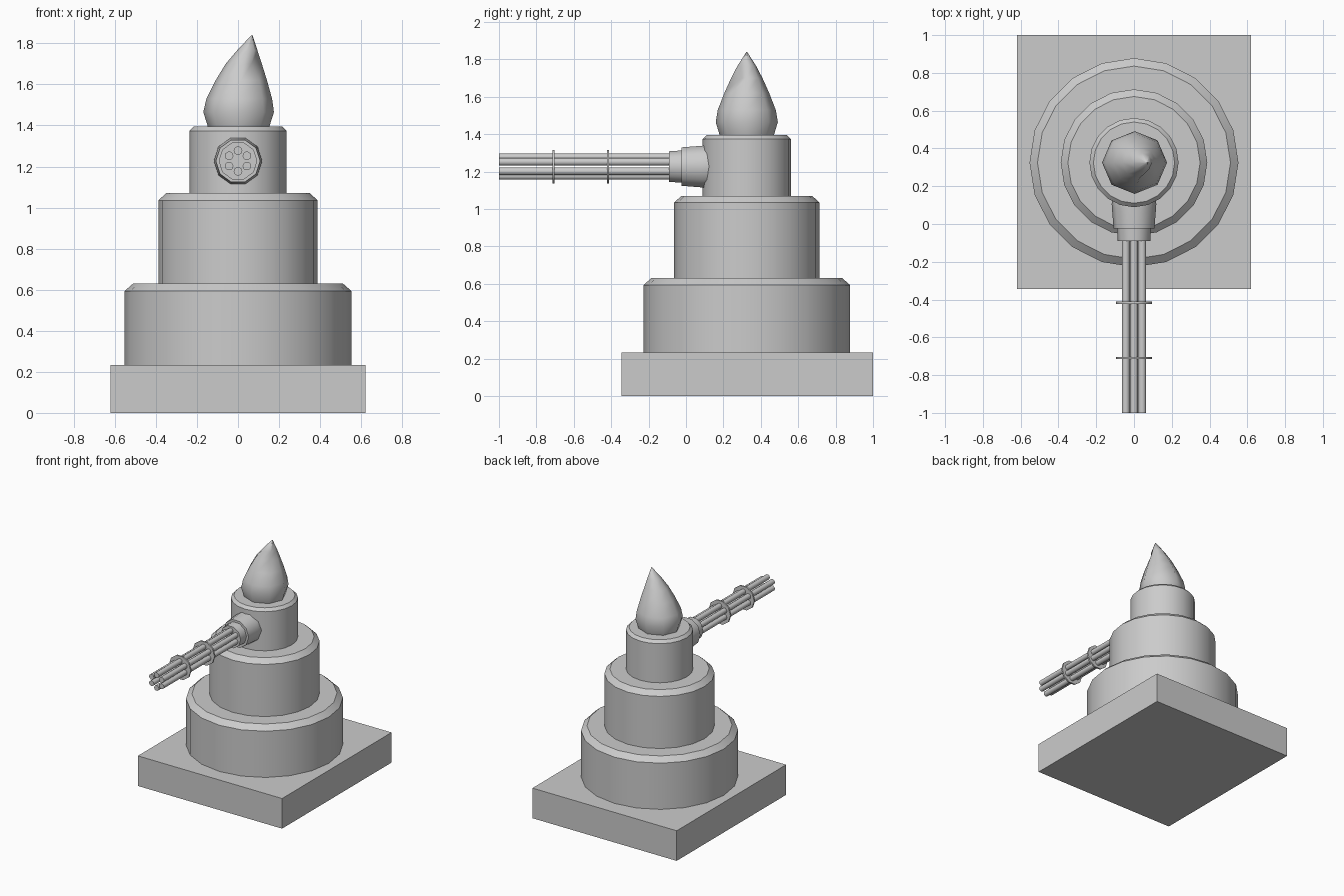
import bpy, bmesh
from math import cos, sin, pi, radians

if "Cube" in bpy.data.objects:
    bpy.data.objects.remove(bpy.data.objects["Cube"])

CY = 0.325      # centre of the tiers in y
GZ = 1.227      # height of the gun axis


def skin(name, rings, angle=30):
    """Closed solid through rings of points, all with the same count."""
    bm = bmesh.new()
    loops = [[bm.verts.new(p) for p in r] for r in rings]
    n = len(loops[0])
    for a, b in zip(loops, loops[1:]):
        for i in range(n):
            j = (i + 1) % n
            bm.faces.new((a[i], a[j], b[j], b[i]))
    bm.faces.new(loops[0])
    bm.faces.new(loops[-1])
    bmesh.ops.recalc_face_normals(bm, faces=bm.faces)
    me = bpy.data.meshes.new(name)
    bm.to_mesh(me)
    bm.free()
    ob = bpy.data.objects.new(name, me)
    bpy.context.collection.objects.link(ob)
    bpy.context.view_layer.objects.active = ob
    ob.select_set(True)
    bpy.ops.object.shade_smooth_by_angle(angle=radians(angle))
    ob.select_set(False)
    return ob


def ring_z(z, r, n, cx=0.0, ry=None):
    ry = r if ry is None else ry
    return [(cx + r * cos(2 * pi * i / n), CY + ry * sin(2 * pi * i / n), z) for i in range(n)]


def ring_y(y, r, n, x=0.0, z=GZ):
    return [(x + r * cos(2 * pi * i / n), y, z + r * sin(2 * pi * i / n)) for i in range(n)]


# square base plate
bpy.ops.mesh.primitive_cube_add(size=1, location=(0, 0.328, 0.117))
base = bpy.context.object
base.name = "base_plate"
base.scale = (1.24, 1.344, 0.234)
base.select_set(False)

# three stacked tiers with a chamfered top edge
for name, r, z0, z1, c, h in (("lower_tier", 0.553, 0.234, 0.63, 0.042, 0.037),
                              ("middle_tier", 0.388, 0.63, 1.07, 0.038, 0.035),
                              ("upper_tier", 0.236, 1.07, 1.395, 0.021, 0.021)):
    skin(name, [ring_z(z0, r, 20), ring_z(z1 - h, r, 20), ring_z(z1, r - c, 20)])

# leaning flame with a dent under its curled tip
flame = [ring_z(z, rx, 8, cx, ry) for z, cx, rx, ry in (
    (1.395, 0.003, 0.15, 0.145), (1.465, 0.003, 0.172, 0.166), (1.53, 0.006, 0.160, 0.155),
    (1.62, 0.016, 0.125, 0.120), (1.70, 0.028, 0.088, 0.084), (1.765, 0.045, 0.050, 0.050),
    (1.84, 0.068, 0.002, 0.002))]
x, y, z = flame[4][7]
flame[4][7] = (x - 0.025, y + 0.03, z)
skin("flame", flame, 70)

# gun housing and collar
skin("gun_housing", [ring_y(y, r, 10) for y, r in (
    (0.15, 0.115), (0.105, 0.118), (0.085, 0.117), (-0.024, 0.108))], 40)
skin("gun_collar", [ring_y(y, r, 10) for y, r in ((0.0, 0.092), (-0.09, 0.086))], 40)

# six barrels around the axis
for k in range(6):
    a = pi / 2 + k * pi / 3
    bx, bz = 0.05 * cos(a), GZ + 0.05 * sin(a)
    skin("barrel_%d" % (k + 1), [ring_y(-0.05, 0.021, 10, bx, bz), ring_y(-1.0, 0.021, 10, bx, bz)], 40)

# two clamp discs
for k, y in enumerate((-0.417, -0.709)):
    skin("barrel_clamp_%d" % (k + 1), [ring_y(y + 0.006, 0.094, 10), ring_y(y - 0.006, 0.094, 10)], 40)
